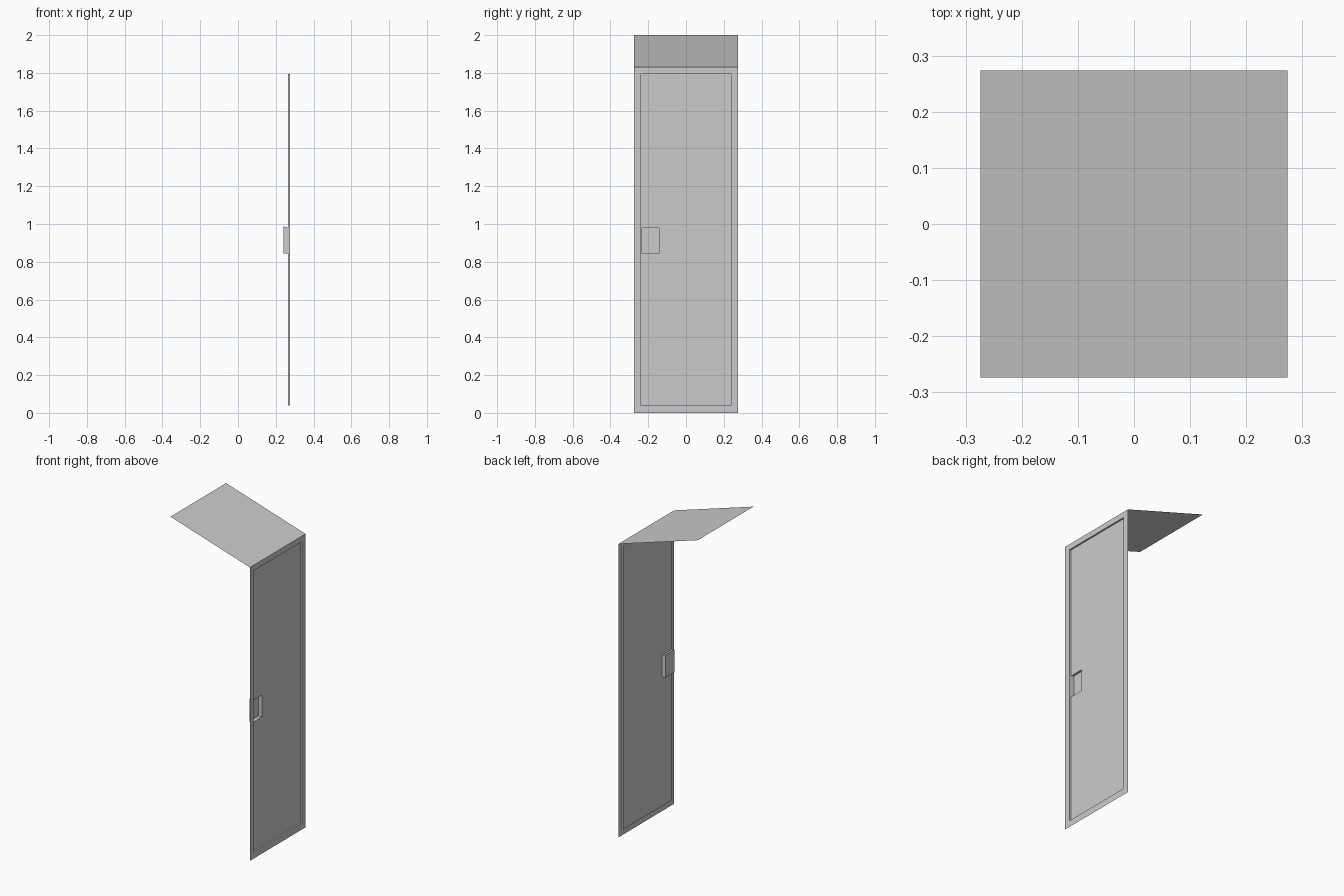
import bpy, bmesh

if "Cube" in bpy.data.objects:
    bpy.data.objects.remove(bpy.data.objects["Cube"])

H = 0.274      # half width / half depth
FRONT_Z = 1.83  # top of the front sheet


def rect(bm, x, y0, y1, z0, z1):
    """Rectangular vertex loop facing +x."""
    return [bm.verts.new(p) for p in
            ((x, y0, z0), (x, y1, z0), (x, y1, z1), (x, y0, z1))]


def sheet(name, loops, cap):
    """Join successive rectangles with quads; optionally close the last one."""
    bm = bmesh.new()
    rings = [rect(bm, *l) for l in loops]
    for a, b in zip(rings, rings[1:]):
        for i in range(4):
            j = (i + 1) % 4
            bm.faces.new((a[i], a[j], b[j], b[i]))
    if cap:
        bm.faces.new(rings[-1])
    mesh = bpy.data.meshes.new(name)
    bm.to_mesh(mesh)
    bm.free()
    obj = bpy.data.objects.new(name, mesh)
    bpy.context.collection.objects.link(obj)
    return obj


DOOR = (-0.237, 0.237, 0.04, 1.795)
PULL = (-0.233, -0.142, 0.845, 0.98)
DOOR_X = 0.264

# Front frame with the short step into the door opening
sheet("locker_frame", [(H, -H, H, 0, FRONT_Z), (H, *DOOR), (DOOR_X, *DOOR)], False)

# Door panel with a recessed handle pocket, deeper at its top
sheet("locker_door", [(DOOR_X, *DOOR), (DOOR_X, *PULL),
                      (0.242, PULL[0], PULL[1], PULL[2], 0.988)], True)

# Sloping top sheet, rising towards the back
top = bpy.data.meshes.new("sloped_top")
top.from_pydata([(H, -H, FRONT_Z), (H, H, FRONT_Z), (-H, H, 2), (-H, -H, 2)],
                [], [(0, 1, 2, 3)])
bpy.context.collection.objects.link(bpy.data.objects.new("sloped_top", top))
